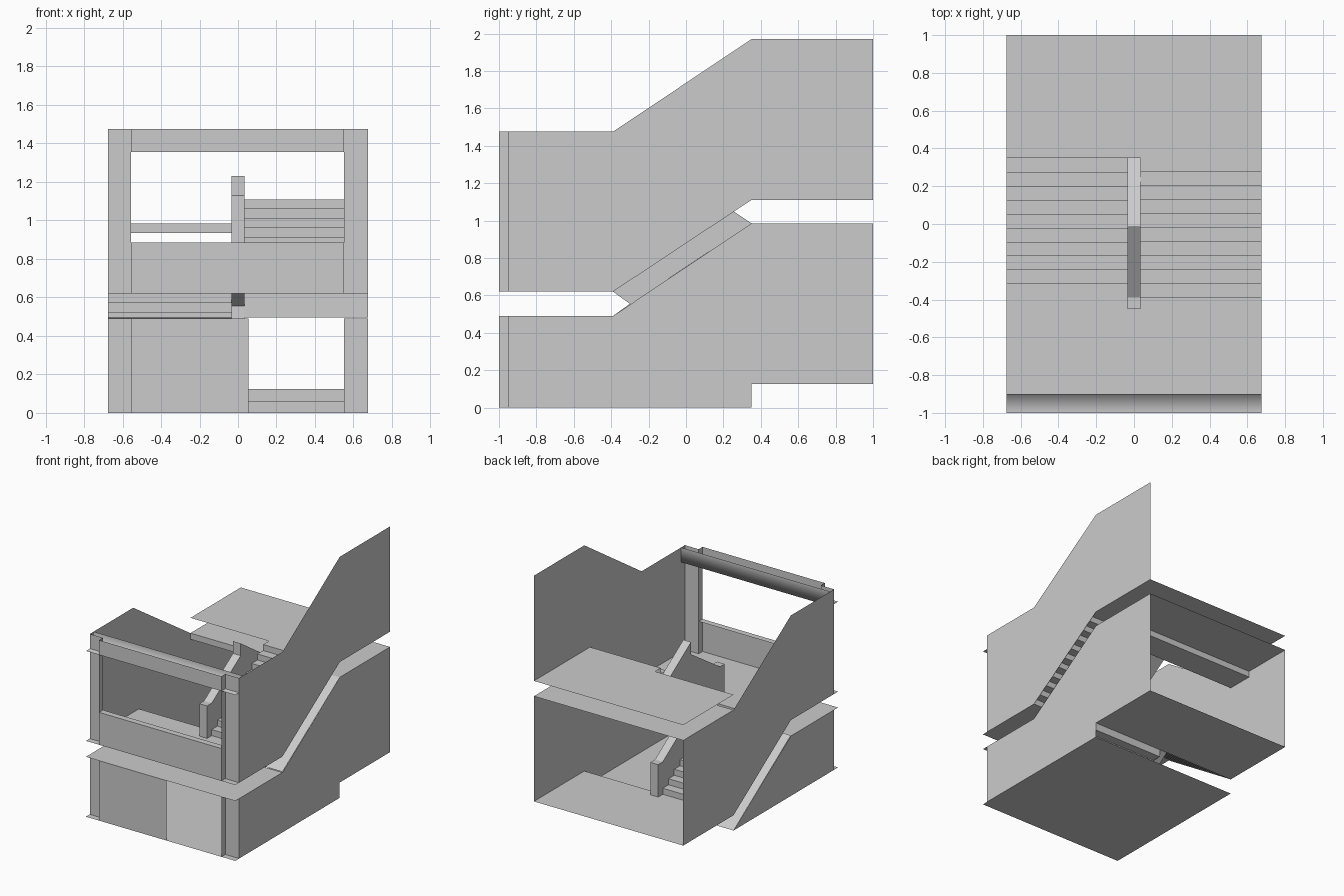
import bpy
import bmesh

cube = bpy.data.objects.get("Cube")
if cube:
    bpy.data.objects.remove(cube)

grey = bpy.data.materials.new("light_grey")
grey.use_nodes = True
colour = (0.6, 0.6, 0.6, 1)
grey.diffuse_color = colour
grey.node_tree.nodes["Principled BSDF"].inputs["Base Color"].default_value = colour

W = 0.675                  # half width
FRONT, RECESS, BACK = -1.0, -0.95, 1.0
SF, SB = -0.39, 0.35       # front and back ends of the stair flights
LOW, MID, TOP = 0.125, 0.62, 1.11        # walking levels
CEIL_MID, CEIL_TOP = 0.49, 0.985         # undersides of the landings
EAVE, RIDGE = 1.475, 1.97
PX0, PX1 = -0.555, 0.55    # inner edges of the corner pillars
HALF = 0.035               # half thickness of the centre wall


def finish(name, bm, smooth=False):
    bmesh.ops.recalc_face_normals(bm, faces=bm.faces)
    mesh = bpy.data.meshes.new(name)
    bm.to_mesh(mesh)
    bm.free()
    mesh.materials.append(grey)
    if smooth:
        mesh.shade_smooth()
    obj = bpy.data.objects.new(name, mesh)
    bpy.context.collection.objects.link(obj)
    return obj


def strip(name, profile, x0, x1, smooth=False):
    """Sweep an open (y, z) profile along x."""
    bm = bmesh.new()
    rows = [[bm.verts.new((x, y, z)) for y, z in profile] for x in (x0, x1)]
    for i in range(len(profile) - 1):
        bm.faces.new((rows[0][i], rows[0][i + 1], rows[1][i + 1], rows[1][i]))
    return finish(name, bm, smooth)


def screen(name, plan, z0, z1):
    """Raise an open (x, y) plan from z0 to z1."""
    bm = bmesh.new()
    rows = [[bm.verts.new((x, y, z)) for x, y in plan] for z in (z0, z1)]
    for i in range(len(plan) - 1):
        bm.faces.new((rows[0][i], rows[0][i + 1], rows[1][i + 1], rows[1][i]))
    return finish(name, bm)


def slab(name, profile, x0, x1=None):
    """Flat (y, z) outline at x0, made solid up to x1 if given."""
    bm = bmesh.new()
    face = bm.faces.new([bm.verts.new((x0, y, z)) for y, z in profile])
    if x1 is not None:
        out = bmesh.ops.extrude_face_region(bm, geom=[face], use_keep_orig=True)
        for v in out["geom"]:
            if isinstance(v, bmesh.types.BMVert):
                v.co.x = x1
    return finish(name, bm)


# Floors, landings and their undersides
for name, y0, y1, z in (
        ("ground_floor", FRONT, SB, 0),
        ("back_floor", SB, BACK, LOW),
        ("front_landing_ceiling", FRONT, SF, CEIL_MID),
        ("front_landing", FRONT, SF, MID),
        ("back_landing_ceiling", SB, BACK, CEIL_TOP),
        ("back_landing", SB, BACK, TOP)):
    strip(name, [(y0, z), (y1, z)], -W, W)

# Side walls, split along the line of each flight
slab("left_lower_wall", [(RECESS, 0), (SB, 0), (SB, LOW), (BACK, LOW), (BACK, CEIL_TOP),
                         (SB, CEIL_TOP), (SF, CEIL_MID), (RECESS, CEIL_MID)], W)
slab("left_upper_wall", [(RECESS, MID), (SF, MID), (SB, TOP), (BACK, TOP), (BACK, RIDGE),
                         (SB, RIDGE), (SF, EAVE), (RECESS, EAVE)], W)
slab("right_lower_wall", [(RECESS, 0), (SB, 0), (SF, CEIL_MID), (RECESS, CEIL_MID)], -W)
slab("right_upper_wall", [(RECESS, MID), (SF, MID), (SB, LOW), (BACK, LOW), (BACK, CEIL_TOP),
                          (SB, CEIL_TOP), (SF, EAVE), (RECESS, EAVE)], -W)

# Front: recessed corner pillars on both storeys
for storey, z0, z1 in (("lower", 0, CEIL_MID), ("upper", MID, EAVE)):
    for side, inner, outer in (("right", PX0, -W), ("left", PX1, W)):
        screen(f"{side}_{storey}_pillar",
               [(outer, RECESS), (inner, RECESS), (inner, FRONT)], z0, z1)

# Front: door-side panel, parapet with ledge, top beam with gutter
screen("front_lower_panel", [(PX0, FRONT), (0.055, FRONT)], 0, CEIL_MID)
strip("parapet", [(FRONT, MID), (FRONT, 0.885), (RECESS, 0.885)], PX0, PX1)
screen("top_beam", [(PX0, FRONT), (PX1, FRONT)], 1.355, EAVE)
strip("gutter", [(FRONT, 1.355), (-0.9, 1.355), (-0.9, EAVE)], -W, W, smooth=True)

# Stair flights: stepped top with a sloping underside
STEPS = 10


def flight(name, y0, y1, z0, z1, x0, x1):
    run, rise = (y1 - y0) / STEPS, (z1 - z0) / STEPS
    pts = [(y0, z0)]
    for i in range(STEPS):
        pts.append((y0 + i * run, z0 + (i + 1) * rise))
        pts.append((y0 + (i + 1) * run, z0 + (i + 1) * rise))
    strip(name + "_steps", pts, x0, x1)
    drop = LOW
    strip(name + "_underside", [(y0, z0 - drop), (y1, z1 - drop)], x0, x1, smooth=True)


flight("lower_flight", SB, SF, LOW, MID, -W, -HALF)
flight("upper_flight", SF, SB, MID, TOP, HALF, W)

# Two entry steps up to the back floor
strip("entry_steps", [(SB - 0.074, 0), (SB - 0.074, LOW / 2), (SB, LOW / 2), (SB, LOW)], HALF, W)

# Beam under the back landing
strip("landing_beam", [(SB, CEIL_TOP), (SB, 0.935), (0.57, 0.935), (0.57, CEIL_TOP)], -W, W)

# Centre wall with handrail tops between the two flights
slab("centre_wall", [
    (0.41, LOW), (0.41, 0.39), (SB, 0.39), (-0.093, 0.69), (SB, CEIL_TOP),
    (-0.015, 1.23), (-0.015, 1.13), (SF, 0.885), (-0.45, 0.885), (-0.45, MID),
    (SF, MID), (-0.3, 0.555), (SF, CEIL_MID), (0.26, 0.06), (SB, LOW)], -HALF, HALF)
